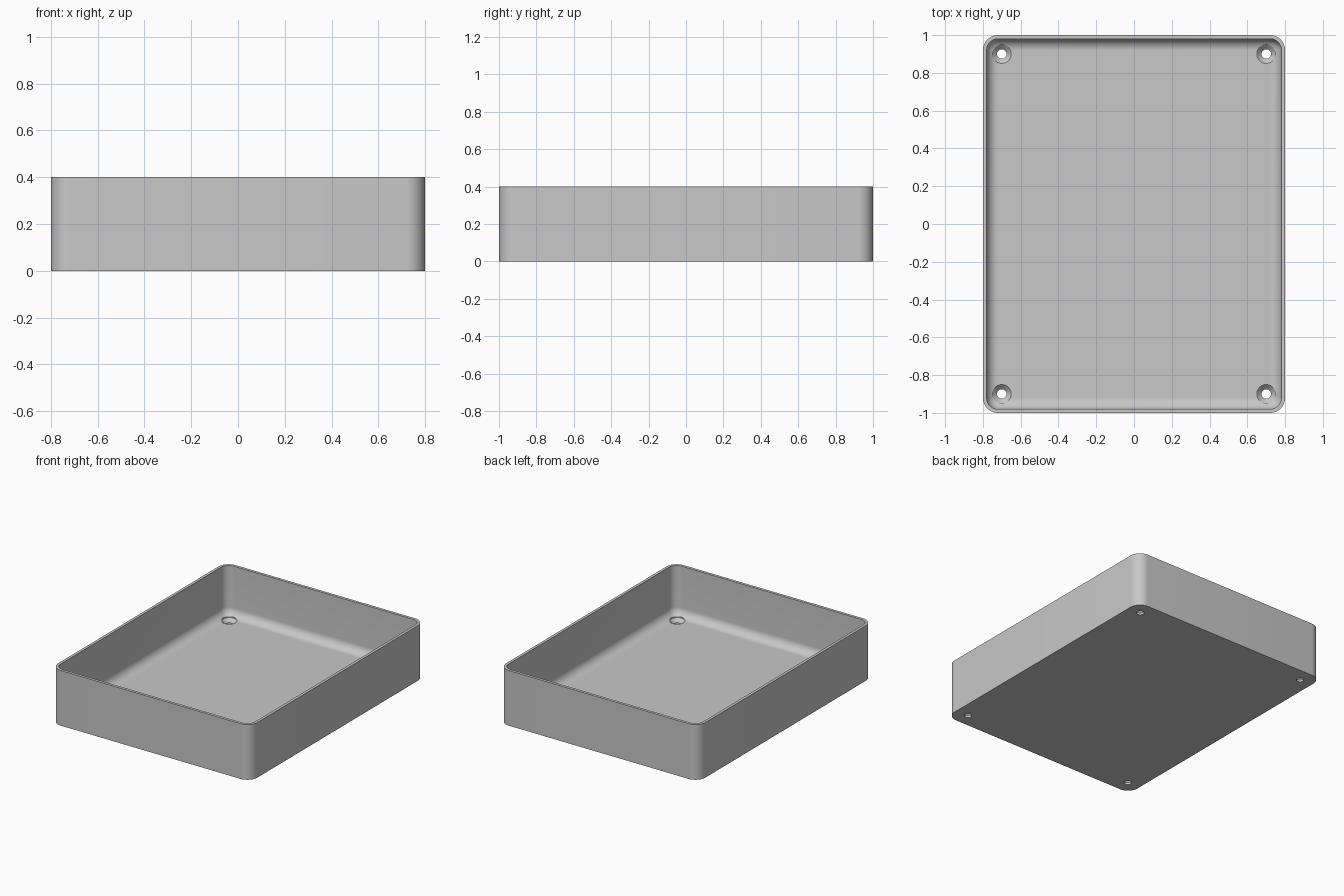
import bpy
import bmesh
from math import sin, cos, pi, tau

if "Cube" in bpy.data.objects:
    bpy.data.objects.remove(bpy.data.objects["Cube"], do_unlink=True)

HALF_X, HALF_Y, HEIGHT = 0.8, 1.0, 0.4
WALL, FLOOR, CORNER = 0.02, 0.04, 0.08
FILLET = CORNER - WALL
STEPS = 12

grey = bpy.data.materials.new("plain grey")
grey.use_nodes = True
grey.diffuse_color = (0.58, 0.58, 0.58, 1)
grey.node_tree.nodes["Principled BSDF"].inputs["Base Color"].default_value = grey.diffuse_color


def make_object(name, bm):
    bmesh.ops.remove_doubles(bm, verts=bm.verts, dist=1e-5)
    bmesh.ops.recalc_face_normals(bm, faces=bm.faces)
    mesh = bpy.data.meshes.new(name)
    bm.to_mesh(mesh)
    bm.free()
    mesh.materials.append(grey)
    obj = bpy.data.objects.new(name, mesh)
    bpy.context.collection.objects.link(obj)
    return obj


def rounded_rectangle(inset, z):
    """Outline of the box, moved inward by inset, at height z."""
    radius = CORNER - inset
    points = []
    for i, (sx, sy) in enumerate([(1, 1), (-1, 1), (-1, -1), (1, -1)]):
        for k in range(STEPS + 1):
            a = (i + k / STEPS) * pi / 2
            points.append((sx * (HALF_X - CORNER) + radius * cos(a),
                           sy * (HALF_Y - CORNER) + radius * sin(a), z))
    return points


def circle(x, y, radius, z, sides=40):
    return [(x + radius * cos(tau * i / sides), y + radius * sin(tau * i / sides), z)
            for i in range(sides)]


def loft(bm, outlines):
    """Skin closed outlines in order and cap both ends."""
    rings = [[bm.verts.new(p) for p in outline] for outline in outlines]
    for low, high in zip(rings, rings[1:]):
        for i in range(len(low)):
            j = (i + 1) % len(low)
            bm.faces.new((low[i], low[j], high[j], high[i]))
    bm.faces.new(rings[0][::-1])
    bm.faces.new(rings[-1])


# Open tray: outer wall, rim, inner wall, rounded inner bottom edge, floor
outlines = [rounded_rectangle(0, 0), rounded_rectangle(0, HEIGHT),
            rounded_rectangle(WALL, HEIGHT)]
for k in range(STEPS + 1):
    a = k / STEPS * pi / 2
    outlines.append(rounded_rectangle(WALL + FILLET * (1 - cos(a)),
                                      FLOOR + FILLET * (1 - sin(a))))
bm = bmesh.new()
loft(bm, outlines)
tray = make_object("tray", bm)

# Countersunk screw holes in the four corners
bm = bmesh.new()
for x in (-0.7, 0.7):
    for y in (-0.9, 0.9):
        loft(bm, [circle(x, y, r, z) for r, z in
                  ((0.025, -0.05), (0.025, 0.015), (0.05, FLOOR), (0.05, 0.2))])
cutter = make_object("screw_hole_cutter", bm)
cutter.hide_render = True

cut = tray.modifiers.new("screw holes", 'BOOLEAN')
cut.operation = 'DIFFERENCE'
cut.solver = 'EXACT'
cut.object = cutter

bpy.ops.object.select_all(action='DESELECT')
tray.select_set(True)
bpy.context.view_layer.objects.active = tray
bpy.ops.object.modifier_apply(modifier=cut.name)
bpy.data.objects.remove(cutter, do_unlink=True)
bpy.ops.object.shade_smooth_by_angle(angle=pi / 6)
